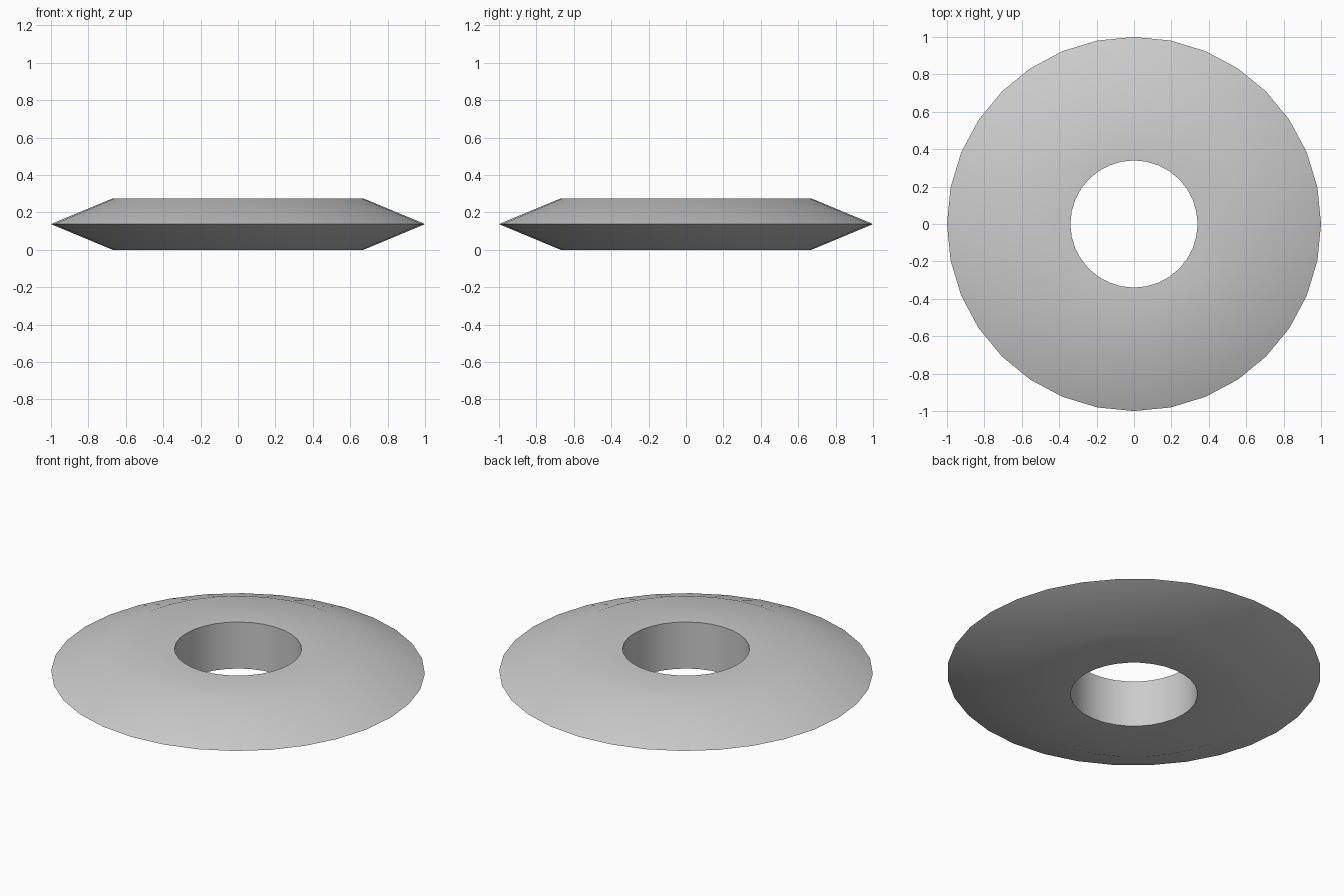
import bpy, bmesh, math

if "Cube" in bpy.data.objects:
    bpy.data.objects.remove(bpy.data.objects["Cube"])

SEGMENTS = 32
# Ring cross-section as (radius, height): hole wall, flat faces, tapered rim
PROFILE = [(0.34, 0.0), (0.67, 0.0), (1.0, 0.1375), (0.67, 0.275), (0.34, 0.275)]

# Sweep the closed cross-section around z
bm = bmesh.new()
rings = []
for i in range(SEGMENTS):
    a = 2 * math.pi * i / SEGMENTS
    rings.append([bm.verts.new((r * math.cos(a), r * math.sin(a), z)) for r, z in PROFILE])
for i in range(SEGMENTS):
    p, q = rings[i], rings[(i + 1) % SEGMENTS]
    for j in range(len(PROFILE)):
        k = (j + 1) % len(PROFILE)
        bm.faces.new((p[j], q[j], q[k], p[k]))
bmesh.ops.recalc_face_normals(bm, faces=bm.faces)

mesh = bpy.data.meshes.new("tapered_ring")
bm.to_mesh(mesh)
bm.free()
ring = bpy.data.objects.new("tapered_ring", mesh)
bpy.context.collection.objects.link(ring)

# Smooth rim, crisp hole edges
bpy.context.view_layer.objects.active = ring
ring.select_set(True)
bpy.ops.object.shade_smooth_by_angle(angle=math.radians(60))
